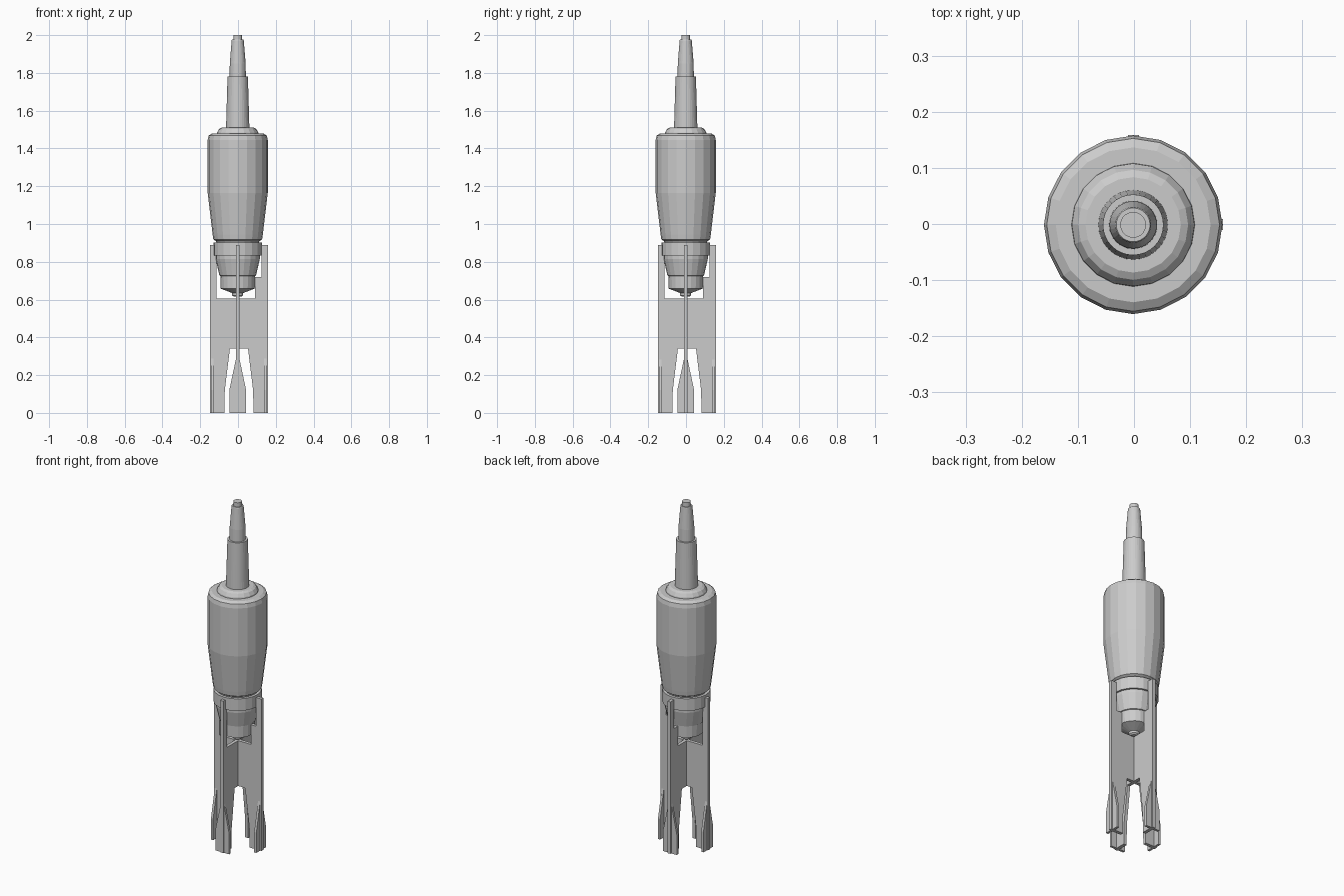
import bpy, bmesh, math

if "Cube" in bpy.data.objects:
    bpy.data.objects.remove(bpy.data.objects["Cube"])

CX = CY = -0.0015   # axis of the turned parts
BLADE_C = 0.005     # centre of the stake blades along their width


def make_object(name, bm):
    bmesh.ops.recalc_face_normals(bm, faces=bm.faces)
    me = bpy.data.meshes.new(name)
    bm.to_mesh(me)
    bm.free()
    ob = bpy.data.objects.new(name, me)
    bpy.context.collection.objects.link(ob)
    return ob


def lathe(name, profile, sides):
    """Turned solid from (radius, z) points, capped at both ends."""
    bm = bmesh.new()
    rings = []
    for r, z in profile:
        rings.append([bm.verts.new((CX + r * math.cos(2 * math.pi * i / sides),
                                    CY + r * math.sin(2 * math.pi * i / sides), z))
                      for i in range(sides)])
    for a, b in zip(rings, rings[1:]):
        for i in range(sides):
            j = (i + 1) % sides
            bm.faces.new((a[i], a[j], b[j], b[i]))
    bm.faces.new(rings[0])
    bm.faces.new(rings[-1])
    return make_object(name, bm)


def plate(name, outline, along, offset, thick):
    """Flat plate: outline of (u, z), u along x or y, thickness across."""
    bm = bmesh.new()

    def place(u, v, z):
        return (u, v, z) if along == 'x' else (v, u, z)

    f = bm.faces.new([bm.verts.new(place(u, offset - thick / 2, z)) for u, z in outline])
    ext = bmesh.ops.extrude_face_region(bm, geom=[f])
    vec = place(0, thick, 0)
    bmesh.ops.translate(bm, vec=vec,
                        verts=[v for v in ext['geom'] if isinstance(v, bmesh.types.BMVert)])
    return make_object(name, bm)


# Turned body, from the bottom tip to the top spike
lathe("bottom_nub", [(0.02, 0.615), (0.029, 0.622), (0.029, 0.65)], 20)
lathe("lower_barrel", [(0.03, 0.635), (0.09, 0.658), (0.092, 0.725), (0.097, 0.727),
                       (0.117, 0.815), (0.117, 0.84)], 20)
lathe("collar", [(0.128, 0.832), (0.128, 0.902)], 20)
lathe("main_body", [(0.112, 0.90), (0.115, 0.91), (0.129, 0.918), (0.133, 0.945),
                    (0.159, 1.165), (0.159, 1.445), (0.154, 1.468), (0.138, 1.478)], 20)
lathe("shoulder", [(0.111, 1.47), (0.109, 1.485), (0.098, 1.503), (0.085, 1.51)], 20)
lathe("spike_base", [(0.062, 1.50), (0.054, 1.78)], 32)
lathe("spike_top", [(0.043, 1.775), (0.042, 1.85), (0.032, 1.972), (0.030, 1.976)], 32)
lathe("spike_tip", [(0.023, 1.97), (0.023, 2.0)], 20)

# Crossed stake blades with notched legs, and a flared rib on each foot
blade = [(-0.148, 0), (-0.072, 0), (-0.07, 0.12), (-0.043, 0.34), (0.053, 0.34),
         (0.08, 0.12), (0.082, 0), (0.159, 0), (0.159, 0.72), (0.159, 0.888),
         (0.125, 0.888), (0.125, 0.72), (0.09, 0.72), (0.09, 0.605),
         (-0.113, 0.605), (-0.113, 0.888), (-0.148, 0.888)]
rib = [(-0.046, 0), (0.043, 0), (0.043, 0.12), (0.007, 0.29), (-0.01, 0.29), (-0.046, 0.12)]

for along, across in (('x', 'y'), ('y', 'x')):
    plate("stake_blade_" + along, blade, along, -0.001, 0.019)
    for side, tag in ((-1, "minus"), (1, "plus")):
        plate("foot_rib_%s_%s" % (along, tag), rib, across, BLADE_C - 0.001 + side * 0.14, 0.014)
